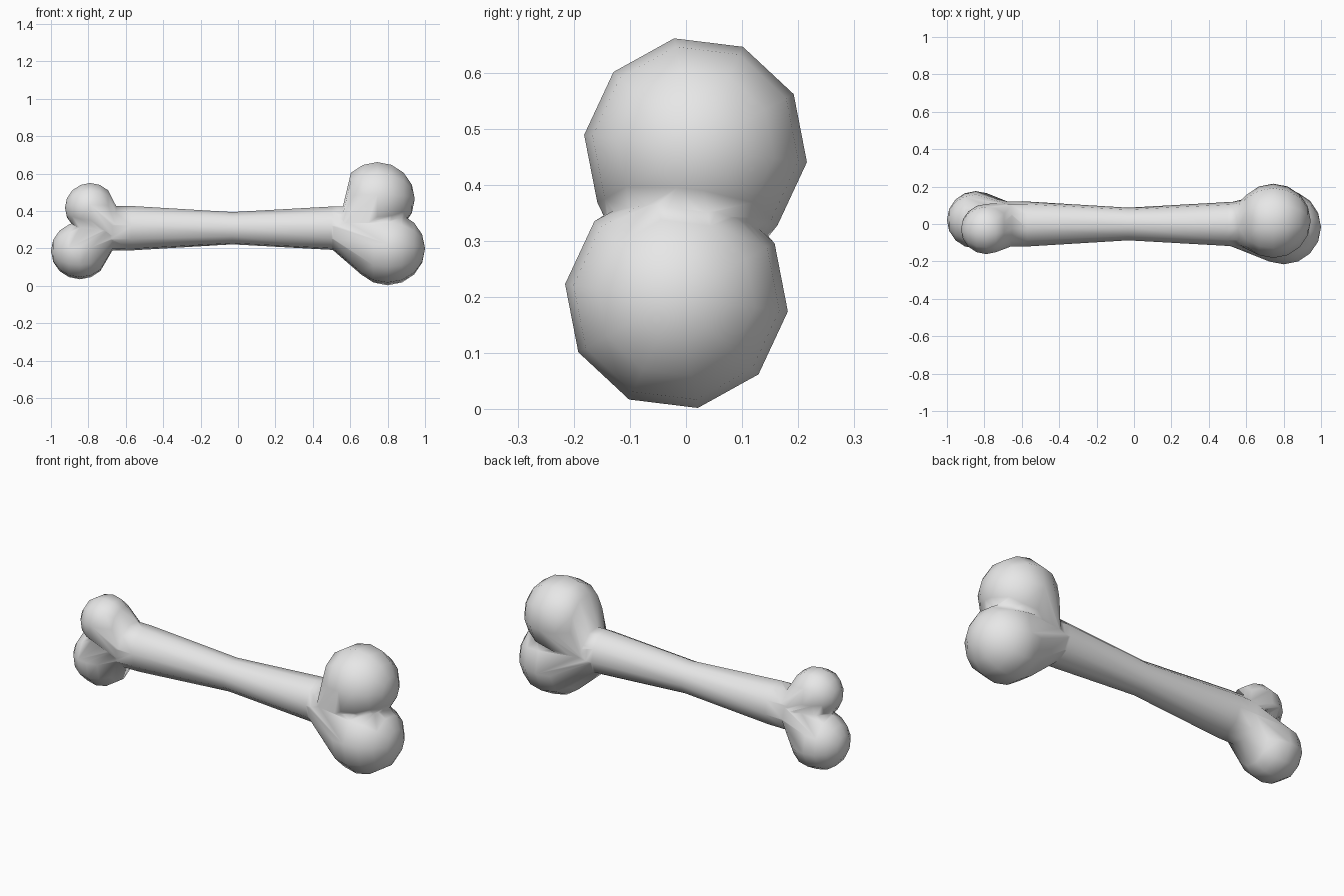
import bpy
import bmesh
from math import cos, sin, pi, radians
from mathutils import Matrix, Vector

cube = bpy.data.objects.get("Cube")
if cube:
    bpy.data.objects.remove(cube, do_unlink=True)

SIDES = 10
TWIST = radians(-7)
AXIS_Z = 0.308

grey = bpy.data.materials.new("bone grey")
grey.use_nodes = True
grey.diffuse_color = (0.8, 0.8, 0.8, 1)
grey.node_tree.nodes["Principled BSDF"].inputs["Base Color"].default_value = (0.8, 0.8, 0.8, 1)


def ring(bm, x, radius):
    """Ring of vertices around the shaft axis."""
    return [bm.verts.new((x, radius * cos(TWIST + 2 * pi * i / SIDES),
                          AXIS_Z + radius * sin(TWIST + 2 * pi * i / SIDES)))
            for i in range(SIDES)]


def make_object(name, bm):
    bmesh.ops.recalc_face_normals(bm, faces=bm.faces)
    mesh = bpy.data.meshes.new(name)
    bm.to_mesh(mesh)
    bm.free()
    mesh.materials.append(grey)
    obj = bpy.data.objects.new(name, mesh)
    bpy.context.collection.objects.link(obj)
    return obj


def make_knob(name, centre, radius, neck_x, neck_radius):
    """Round knob lying along x, with a neck tapering into the shaft."""
    bm = bmesh.new()
    turn = (Matrix.Translation(Vector(centre)) @ Matrix.Rotation(TWIST, 4, 'X')
            @ Matrix.Rotation(pi / 2, 4, 'X') @ Matrix.Rotation(pi / 2, 4, 'Y')
            @ Matrix.Rotation(pi / 2, 4, 'Z'))
    bmesh.ops.create_uvsphere(bm, u_segments=SIDES, v_segments=8,
                              radius=radius, matrix=turn)
    # Keep only the points, without the cap that faces the shaft
    for edge in list(bm.edges):
        bm.edges.remove(edge)
    inward = -1 if centre[0] > 0 else 1
    for vert in list(bm.verts):
        if (vert.co.x - centre[0]) * inward > 0.8 * radius:
            bm.verts.remove(vert)
    ring(bm, neck_x, neck_radius)
    bmesh.ops.convex_hull(bm, input=bm.verts[:])
    loose = [v for v in bm.verts if not v.link_faces]
    bmesh.ops.delete(bm, geom=loose, context='VERTS')
    return make_object(name, bm)


# Shaft, narrowest in the middle
bm = bmesh.new()
sections = [(-0.74, 0.122), (-0.57, 0.121), (-0.03, 0.088), (0.5, 0.118), (0.7, 0.122)]
rings = [ring(bm, x, r) for x, r in sections]
for a, b in zip(rings, rings[1:]):
    for i in range(SIDES):
        j = (i + 1) % SIDES
        bm.faces.new((a[i], a[j], b[j], b[i]))
bm.faces.new(rings[0])
bm.faces.new(rings[-1])
bone = make_object("bone", bm)

# Two knobs at each end
knobs = [
    make_knob("large_upper_knob", (0.745, 0.017, 0.465), 0.2, 0.56, 0.115),
    make_knob("large_lower_knob", (0.8, -0.017, 0.199), 0.2, 0.5, 0.113),
    make_knob("small_upper_knob", (-0.79, -0.027, 0.417), 0.135, -0.65, 0.118),
    make_knob("small_lower_knob", (-0.845, 0.022, 0.187), 0.155, -0.67, 0.119),
]

# Fuse everything into one surface
bpy.context.view_layer.objects.active = bone
for knob in knobs:
    union = bone.modifiers.new("fuse", 'BOOLEAN')
    union.operation = 'UNION'
    union.solver = 'EXACT'
    union.object = knob
    bpy.ops.object.modifier_apply(modifier=union.name)
    bpy.data.objects.remove(knob, do_unlink=True)

# Tidy slivers along the joins, then smooth
bm = bmesh.new()
bm.from_mesh(bone.data)
bmesh.ops.remove_doubles(bm, verts=bm.verts, dist=0.005)
for face in bm.faces:
    face.smooth = True
    face.material_index = 0
bm.to_mesh(bone.data)
bm.free()
